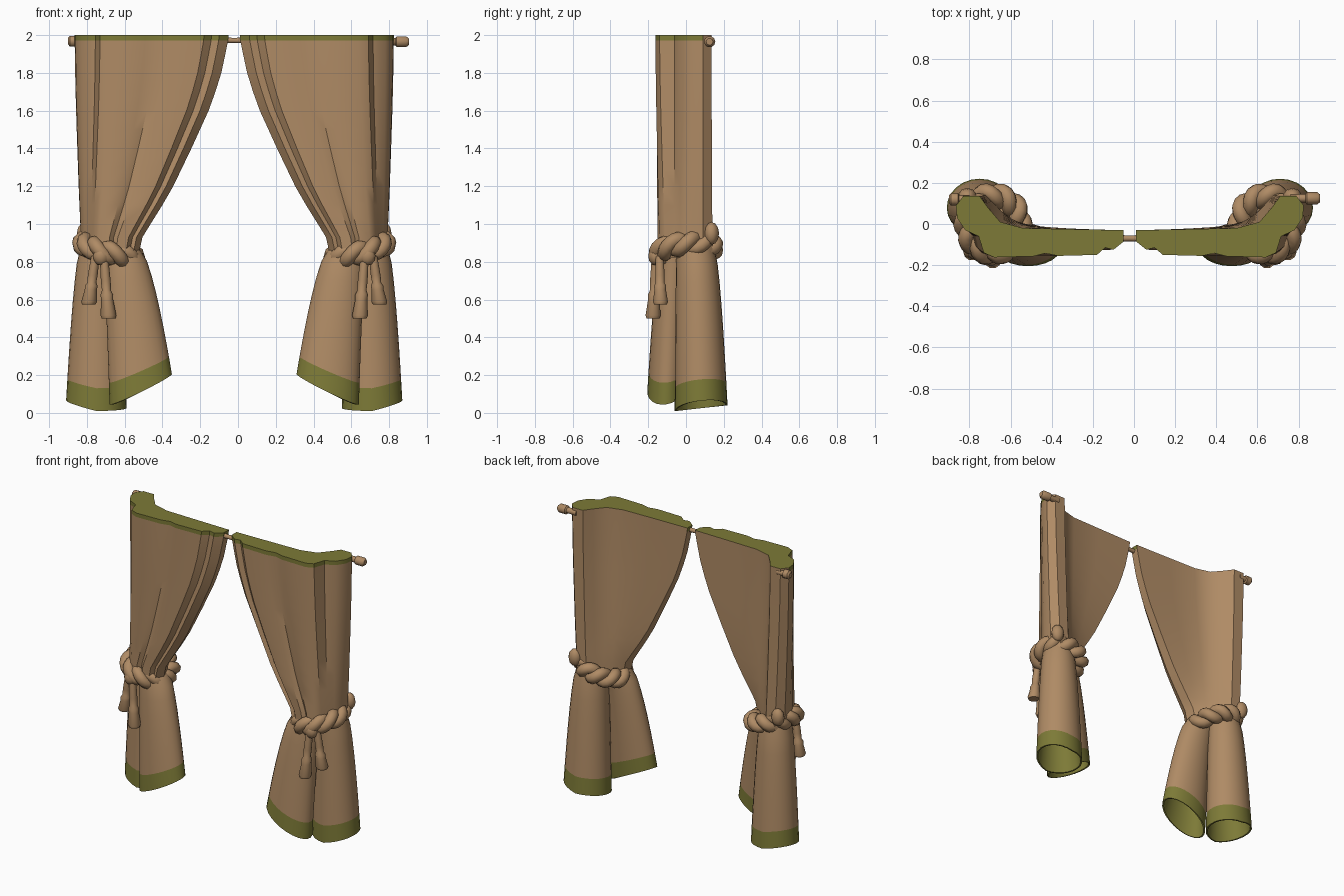
import bpy, bmesh, math

if "Cube" in bpy.data.objects:
    bpy.data.objects.remove(bpy.data.objects["Cube"])

def material(name, rgb):
    m = bpy.data.materials.new(name)
    m.diffuse_color = (*rgb, 1)
    m.use_nodes = True
    m.node_tree.nodes["Principled BSDF"].inputs["Base Color"].default_value = m.diffuse_color
    return m

TAN = material("tan_cloth", (0.43, 0.258, 0.130))
GREEN = material("olive_trim", (0.205, 0.195, 0.038))
AXIS = -0.02          # mirror line between the two curtains

def smooth(ob, deg):
    bpy.ops.object.select_all(action='DESELECT')
    ob.select_set(True)
    bpy.context.view_layer.objects.active = ob
    bpy.ops.object.shade_smooth_by_angle(angle=math.radians(deg))

def loft(name, rings, is_green, deg=40):
    """Skin a list of equal closed rings and cap both ends; is_green(band, face) picks the colour."""
    bm = bmesh.new()
    vs = [[bm.verts.new(p) for p in r] for r in rings]
    n = len(rings[0])
    bands = {}
    for i in range(len(rings) - 1):
        for j in range(n):
            k = (j + 1) % n
            bands[bm.faces.new((vs[i][j], vs[i][k], vs[i + 1][k], vs[i + 1][j]))] = i
    bands[bm.faces.new(vs[0])] = -1
    bands[bm.faces.new(vs[-1])] = len(rings)
    bmesh.ops.recalc_face_normals(bm, faces=bm.faces[:])
    for f, i in bands.items():
        f.material_index = int(is_green(i, f))
    me = bpy.data.meshes.new(name)
    bm.to_mesh(me)
    bm.free()
    me.materials.append(TAN)
    me.materials.append(GREEN)
    ob = bpy.data.objects.new(name, me)
    bpy.context.collection.objects.link(ob)
    smooth(ob, deg)
    return ob

# Panel outline: (u, y) at the rod and at the gathered waist, u = distance from mirror line
TOP = [(.03, -.03), (.03, -.085), (.08, -.125), (.12, -.115), (.16, -.15), (.35, -.155), (.41, -.142),
       (.47, -.157), (.66, -.162), (.71, -.14), (.735, -.06), (.80, -.03), (.84, .03), (.845, .09),
       (.81, .135), (.73, .135), (.69, .08), (.63, .01), (.52, -.02), (.30, -.025)]
WAIST = [(.53, -.02), (.51, -.08), (.54, -.13), (.56, -.12), (.58, -.145), (.63, -.15), (.65, -.13),
         (.67, -.15), (.72, -.14), (.75, -.11), (.765, -.06), (.79, -.03), (.81, .03), (.81, .09),
         (.77, .14), (.70, .14), (.66, .10), (.62, .06), (.58, .03), (.55, .0)]
DROP = [(2.0, 0), (1.972, .005), (1.9, .035), (1.8, .08), (1.7, .145), (1.6, .22), (1.5, .315), (1.4, .41),
        (1.3, .51), (1.2, .61), (1.1, .73), (1.0, .86), (.93, .95), (.82, 1)]

def panel(name, s):
    rings = [[(AXIS + s * (a[0] + (b[0] - a[0]) * w), a[1] + (b[1] - a[1]) * w, z)
              for a, b in zip(TOP, WAIST)] for z, w in DROP]
    loft(name, rings, lambda i, f: i == -1 or (i == 0 and f.normal.y < 0.3), 35)

# Flared skirt: hollow tube with an olive hem and lining
def skirt(name, s, top, bottom, z_edge, power):
    n, rings = 24, []
    steps = [(t, 1) for t in (0, .1, .22, .36, .5, .64, .76, .86, .93, 1)] + [(1, .93), (.86, .9), (.6, .8)]
    for t, k in steps:
        e = t ** power
        cu, cy, ru, ry = [a + (b - a) * e for a, b in zip(top, bottom)]
        ring = []
        for j in range(n):
            a = 2 * math.pi * j / n
            u, y = cu + ru * k * math.cos(a), cy + ry * k * math.sin(a)
            edge = z_edge(bottom[0] + bottom[2] * math.cos(a), math.sin(a))
            ring.append((AXIS + s * u, y, .87 + (edge - .87) * t))
        rings.append(ring)
    loft(name, rings, lambda i, f: i >= 7, 40)

# Twisted tie-back strand
def strand(name, s, phase):
    cu = bpy.data.curves.new(name, 'CURVE')
    cu.dimensions = '3D'
    cu.bevel_depth, cu.bevel_resolution = .038, 2
    sp = cu.splines.new('POLY')
    n = 60
    sp.points.add(n - 1)
    for i, p in enumerate(sp.points):
        a = 2 * math.pi * i / n
        q = 5 * a + phase
        off = .026 * math.cos(q)
        p.co = (AXIS + s * (.665 + (.13 + off) * math.cos(a)), (.14 + off) * math.sin(a),
                .862 + .035 * math.cos(a) + .015 * math.sin(a) + .03 * math.sin(q), 1)
    sp.use_cyclic_u = True
    ob = bpy.data.objects.new(name, cu)
    bpy.context.collection.objects.link(ob)
    cu.materials.append(TAN)
    bpy.ops.object.select_all(action='DESELECT')
    ob.select_set(True)
    bpy.context.view_layer.objects.active = ob
    bpy.ops.object.convert(target='MESH')
    smooth(bpy.context.view_layer.objects.active, 50)

# Round part lathed along a line from a to b with (fraction, radius) steps
def turned(name, a, b, steps, n=10):
    d = [q - p for p, q in zip(a, b)]
    rings = []
    for t, r in steps:
        c = [p + q * t for p, q in zip(a, d)]
        ring = []
        for j in range(n):
            g = 2 * math.pi * j / n
            o = ((0, r * math.cos(g), r * math.sin(g)) if abs(d[0]) > abs(d[2])
                 else (r * math.cos(g), r * math.sin(g), 0))
            ring.append([p + q for p, q in zip(c, o)])
        rings.append(ring)
    loft(name, rings, lambda i, f: False)

def knot(name, loc, scale):
    bpy.ops.mesh.primitive_uv_sphere_add(segments=10, ring_count=6, radius=1, location=loc)
    ob = bpy.context.object
    ob.name, ob.scale = name, scale
    ob.data.materials.append(TAN)
    smooth(ob, 50)

TASSEL = [(0, .022), (.4, .026), (.55, .024), (.62, .034), (.7, .032), (.95, .042), (1, .036)]
for side, s in (("left", -1), ("right", 1)):
    X = lambda u: AXIS + s * u
    panel(side + "_curtain_panel", s)
    skirt(side + "_outer_skirt", s, (.715, .05, .10, .10), (.73, .08, .16, .14),
          lambda u, v: .01 + .04 * max(0, (u - .73) / .16) + .015 * (1 + v), .6)
    skirt(side + "_inner_skirt", s, (.60, -.05, .10, .085), (.495, -.105, .165, .10),
          lambda u, v: .03 + .16 * (.66 - u) / .33 + .015 * (1 + v), .65)
    for i in range(2):
        strand(f"{side}_tie_strand_{i + 1}", s, math.pi * i)
    turned(side + "_long_tassel", (X(.69), -.16, .83), (X(.665), -.175, .50), TASSEL)
    turned(side + "_short_tassel", (X(.735), -.14, .83), (X(.77), -.135, .575), TASSEL)
    knot(side + "_tie_knot", (X(.705), -.16, .83), (.045, .04, .05))
    knot(side + "_tie_loop", (X(.79), .135, .95), (.045, .04, .06))

# Rod: centre link and end knobs
turned("rod_link", (-.10, -.07, 1.972), (.06, -.07, 1.972), [(0, .018), (.5, .014), (1, .018)])
KNOB = [(0, .02), (.5, .02), (.55, .03), (.9, .03), (1, .018)]
turned("left_rod_end", (-.80, .12, 1.968), (-.90, .12, 1.968), KNOB)
turned("right_rod_end", (.76, .125, 1.965), (.905, .125, 1.965), KNOB)
